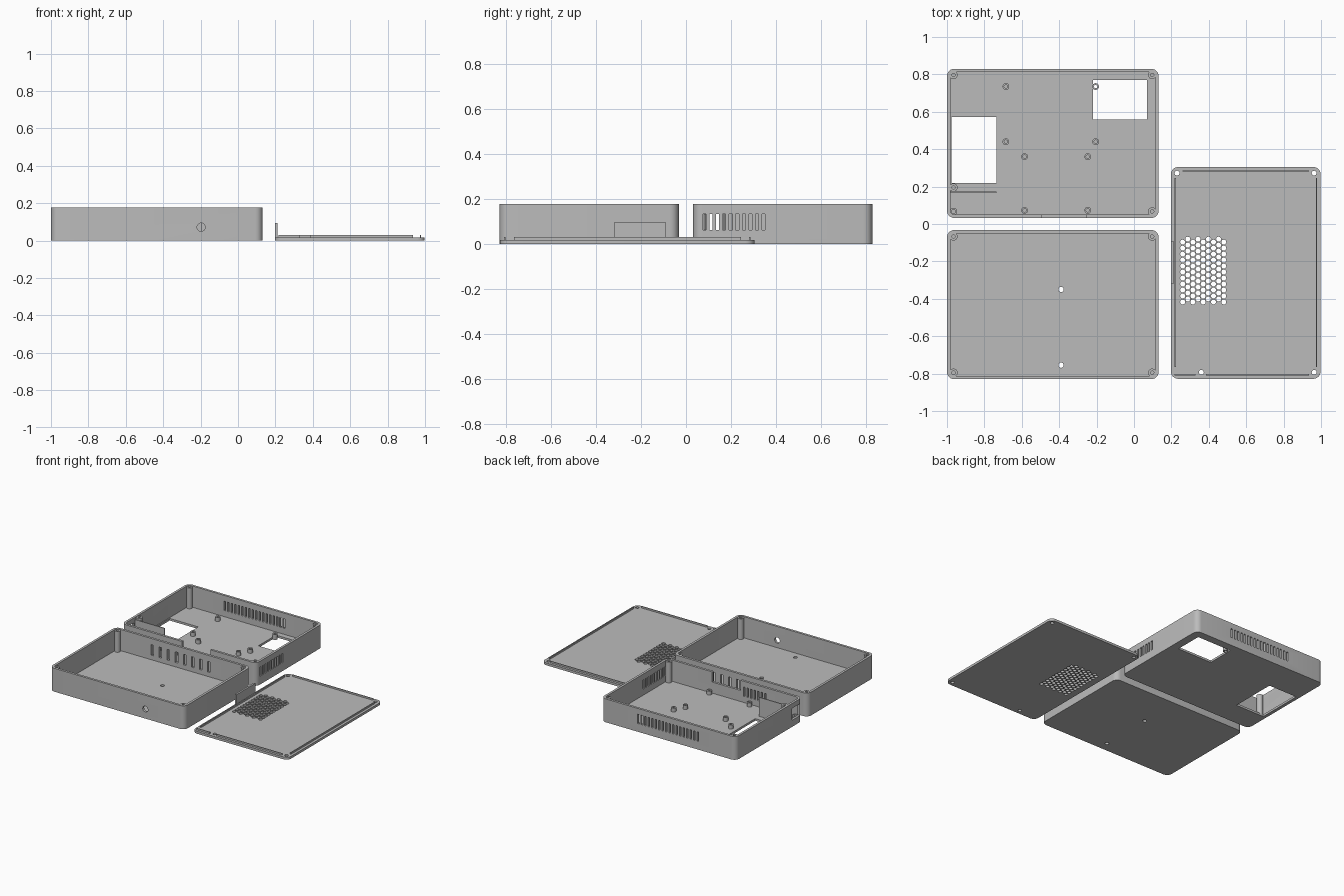
import bpy, bmesh, math
from mathutils import Matrix

cube = bpy.data.objects.get("Cube")
if cube:
    bpy.data.objects.remove(cube, do_unlink=True)

plastic = bpy.data.materials.new("grey_plastic")
plastic.use_nodes = True
grey = (0.5, 0.5, 0.5, 1)
plastic.diffuse_color = grey
plastic.node_tree.nodes["Principled BSDF"].inputs["Base Color"].default_value = grey


# Outlines
def rect(x0, x1, y0, y1):
    return [(x0, y0), (x1, y0), (x1, y1), (x0, y1)]


def rounded(x0, x1, y0, y1, r, steps=6):
    pts = []
    corners = [(x1 - r, y1 - r), (x0 + r, y1 - r), (x0 + r, y0 + r), (x1 - r, y0 + r)]
    for i, (cx, cy) in enumerate(corners):
        for s in range(steps + 1):
            a = (i + s / steps) * math.pi / 2
            pts.append((cx + r * math.cos(a), cy + r * math.sin(a)))
    return pts


def disc(x, y, r, n=20):
    return [(x + r * math.cos(i * math.tau / n), y + r * math.sin(i * math.tau / n)) for i in range(n)]


# Solids
def prism(bm, pts, z0, z1, matrix=None):
    low = [bm.verts.new((x, y, z0)) for x, y in pts]
    high = [bm.verts.new((x, y, z1)) for x, y in pts]
    bm.faces.new(low[::-1])
    bm.faces.new(high)
    for i in range(len(pts)):
        j = (i + 1) % len(pts)
        bm.faces.new((low[i], low[j], high[j], high[i]))
    if matrix:
        bmesh.ops.transform(bm, matrix=matrix, verts=low + high)


def tube(bm, x, y, r, hole, z0, z1):
    rings = [[bm.verts.new((px, py, z)) for px, py in disc(x, y, rad)]
             for rad, z in ((r, z0), (r, z1), (hole, z1), (hole, z0))]
    for k in range(4):
        a, b = rings[k], rings[(k + 1) % 4]
        for i in range(len(a)):
            j = (i + 1) % len(a)
            bm.faces.new((a[i], a[j], b[j], b[i]))


def box(bm, x0, x1, y0, y1, z0, z1):
    prism(bm, rect(x0, x1, y0, y1), z0, z1)


def finish(name, bm):
    bmesh.ops.recalc_face_normals(bm, faces=bm.faces)
    mesh = bpy.data.meshes.new(name)
    bm.to_mesh(mesh)
    bm.free()
    mesh.materials.append(plastic)
    ob = bpy.data.objects.new(name, mesh)
    bpy.context.collection.objects.link(ob)
    return ob


def smooth(ob):
    bpy.ops.object.select_all(action='DESELECT')
    ob.select_set(True)
    bpy.context.view_layer.objects.active = ob
    bpy.ops.object.shade_smooth_by_angle(angle=math.radians(35))


def cut(ob, bm):
    cutter = finish("cutter", bm)
    cutter.hide_render = True
    mod = ob.modifiers.new("cut", 'BOOLEAN')
    mod.operation = 'DIFFERENCE'
    mod.solver = 'EXACT'
    mod.object = cutter
    bpy.context.view_layer.objects.active = ob
    bpy.ops.object.modifier_apply(modifier=mod.name)
    bpy.data.objects.remove(cutter, do_unlink=True)


H, FLOOR, WALL, LIP = 0.177, 0.016, 0.018, 0.03
X0, X1 = -1.0, 0.132


def tray(name, y0, y1):
    bm = bmesh.new()
    prism(bm, rounded(X0, X1, y0, y1, 0.04), 0, H)
    ob = finish(name, bm)
    bm = bmesh.new()
    prism(bm, rounded(X0 + WALL, X1 - WALL, y0 + WALL, y1 - WALL, 0.022), FLOOR, H + 0.1)
    cut(ob, bm)
    return ob


# Front tray: floor holes, round cable hole, wide vents in the back wall
front_tray = tray("front_tray", -0.83, -0.032)
bm = bmesh.new()
for y in (-0.35, -0.755):
    prism(bm, disc(-0.39, y, 0.014), -0.1, 0.05)
prism(bm, disc(-0.197, 0.072, 0.022), 0.79, 0.86, Matrix.Rotation(math.pi / 2, 4, 'X'))
for i in range(8):
    x = -0.685 + i * 0.068
    box(bm, x - 0.011, x + 0.011, -0.06, -0.02, 0.05, 0.13)
cut(front_tray, bm)
smooth(front_tray)

bm = bmesh.new()
for x in (-0.965, 0.097):
    for y in (-0.795, -0.067):
        tube(bm, x, y, 0.022, 0.009, 0.01, H - 0.004)
smooth(finish("front_tray_screw_posts", bm))

# Rear tray: floor windows, lid notch, side opening and narrow vents
rear_tray = tray("rear_tray", 0.032, 0.83)
bm = bmesh.new()
box(bm, -0.975, -0.735, 0.22, 0.573, -0.1, 0.05)
box(bm, -0.22, 0.07, 0.558, 0.77, -0.1, 0.05)
box(bm, -0.492, -0.255, 0.02, 0.06, 0.1, 0.3)
box(bm, -1.1, -0.97, 0.062, 0.155, 0.05, 0.14)
for i in range(10):
    y = 0.082 + i * 0.0293
    box(bm, 0.1, 0.2, y - 0.007, y + 0.007, 0.062, 0.133)
for i in range(18):
    x = -0.68 + i * 0.0293
    box(bm, x - 0.007, x + 0.007, 0.8, 0.9, 0.062, 0.133)
for i in range(7):
    x = -0.7 + i * 0.0293
    box(bm, x - 0.007, x + 0.007, 0.02, 0.06, 0.062, 0.133)
cut(rear_tray, bm)
smooth(rear_tray)

bm = bmesh.new()
for x, y in ((-0.965, 0.797), (0.097, 0.797), (0.097, 0.067), (-0.965, 0.195)):
    tube(bm, x, y, 0.022, 0.009, 0.01, H - 0.004)
tube(bm, -0.965, 0.067, 0.02, 0.011, 0.01, 0.045)
smooth(finish("rear_tray_screw_posts", bm))

bm = bmesh.new()
for xs, ys in (((-0.685, -0.205), (0.735, 0.44)), ((-0.585, -0.247), (0.36, 0.073))):
    for x in xs:
        for y in ys:
            tube(bm, x, y, 0.018, 0.009, 0.005, 0.045)
smooth(finish("board_standoffs", bm))

bm = bmesh.new()
box(bm, -0.985, -0.735, 0.167, 0.174, 0.01, 0.16)
finish("rear_tray_partition", bm)

# Lid: plate with screw holes and a staggered grille
LX0, LX1, LY0, LY1 = 0.197, 0.998, -0.828, 0.305
bm = bmesh.new()
prism(bm, rounded(LX0, LX1, LY0, LY1, 0.04), 0, 0.018)
lid = finish("lid_plate", bm)
bm = bmesh.new()
for x, y in ((0.23, 0.272), (0.963, 0.272), (0.963, -0.793), (0.36, -0.793)):
    prism(bm, disc(x, y, 0.013), -0.1, 0.1)
for col in range(9):
    for row in range(11):
        y = -0.097 + (col % 2) * 0.016 - row * 0.032
        prism(bm, disc(0.26 + col * 0.0275, y, 0.0135, 12), -0.1, 0.1)
cut(lid, bm)
smooth(lid)

# Locating lip broken at the screws, and the upright tab that fills the notch
bm = bmesh.new()
for x in (0.217, 0.972):
    box(bm, x, x + 0.007, -0.765, 0.245, 0.01, LIP)
box(bm, 0.26, 0.935, 0.28, 0.287, 0.01, LIP)
box(bm, 0.217, 0.33, -0.81, -0.803, 0.01, LIP)
box(bm, 0.385, 0.935, -0.81, -0.803, 0.01, LIP)
finish("lid_lip", bm)
bm = bmesh.new()
box(bm, LX0, LX0 + 0.014, -0.32, -0.09, 0.005, 0.095)
finish("lid_tab", bm)
